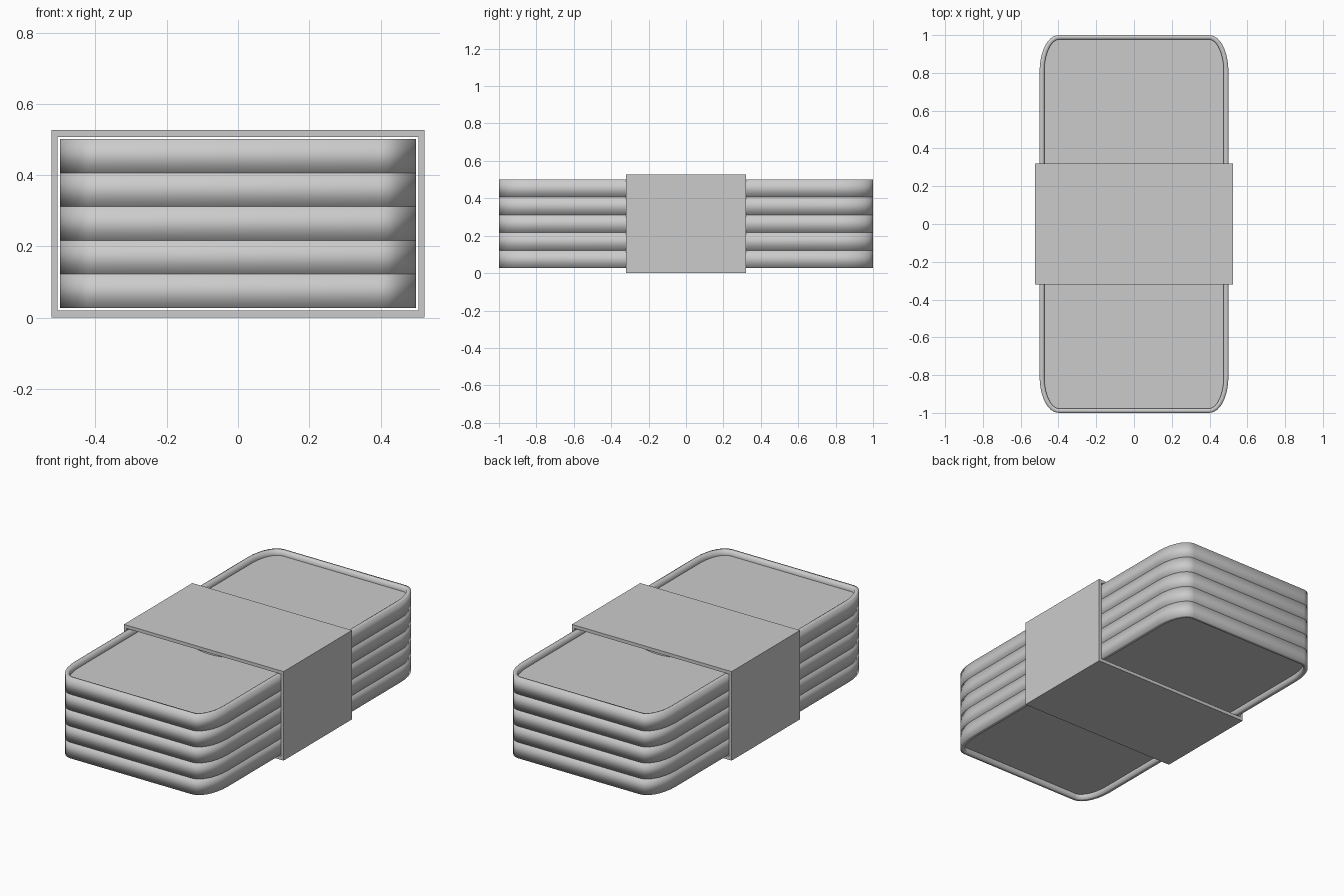
import bpy
from math import sin, cos, pi

if "Cube" in bpy.data.objects:
    bpy.data.objects.remove(bpy.data.objects["Cube"])


def outline(hx, hy, rx, ry, seg):
    """Rounded rectangle with elliptical corners, counter-clockwise."""
    pts = []
    for q, (sx, sy) in enumerate([(1, 1), (-1, 1), (-1, -1), (1, -1)]):
        for i in range(seg + 1):
            a = (q + i / seg) * pi / 2
            pts.append((sx * (hx - rx) + rx * cos(a), sy * (hy - ry) + ry * sin(a)))
    return pts


def make(name, verts, faces, smooth=True):
    me = bpy.data.meshes.new(name)
    me.from_pydata(verts, [], faces)
    for p in me.polygons:
        p.use_smooth = smooth and len(p.vertices) == 4
    ob = bpy.data.objects.new(name, me)
    bpy.context.collection.objects.link(ob)
    return ob


def loft(name, rings, z=0):
    """Skin (outline, height) rings and cap both ends with flat panels."""
    n = len(rings[0][0])
    verts = [(x, y, z + h) for pts, h in rings for x, y in pts]
    faces = [(k * n + i, k * n + (i + 1) % n, (k + 1) * n + (i + 1) % n, (k + 1) * n + i)
             for k in range(len(rings) - 1) for i in range(n)]
    faces.append(tuple(reversed(range(n))))
    faces.append(tuple(range((len(rings) - 1) * n, len(rings) * n)))
    return make(name, verts, faces)


# Stacked sheets: raised smooth rim around a recessed panel on both sides
H, DEPTH, BASE = 0.0948, 0.03, 0.027
outer = outline(0.5, 1.0, 0.1, 0.19, 7)
inner = outline(0.475, 0.978, 0.08, 0.17, 7)
disc = [(0.27 * cos(i * pi / 24), 0.27 * sin(i * pi / 24)) for i in range(48)]
disc_in = [(x * 0.91, y * 0.91) for x, y in disc]
for k in range(5):
    z = BASE + k * H
    loft(f"sheet_{k + 1}", [(inner, DEPTH), (inner, 0), (outer, 0),
                            (outer, H), (inner, H), (inner, H - DEPTH)], z)

# Raised round emblem at the middle of the top sheet
top = BASE + 5 * H
loft("centre_disc", [(disc, -DEPTH), (disc, 0), (disc_in, 0), (disc_in, -DEPTH * 0.9)], top)

# Wrapping band: open rectangular sleeve
section = [(0.523, 0.0, 0.527), (0.507, 0.02, 0.507)]
verts = []
for y in (-0.32, 0.32):
    for hx, lo, hi in section:
        verts += [(-hx, y, lo), (hx, y, lo), (hx, y, hi), (-hx, y, hi)]
faces = []
for i in range(4):
    j = (i + 1) % 4
    faces += [(i, j, j + 4, i + 4), (i + 8, i + 12, j + 12, j + 8),
              (i, i + 8, j + 8, j), (i + 4, j + 4, j + 12, i + 12)]
make("band", verts, faces, smooth=False)
